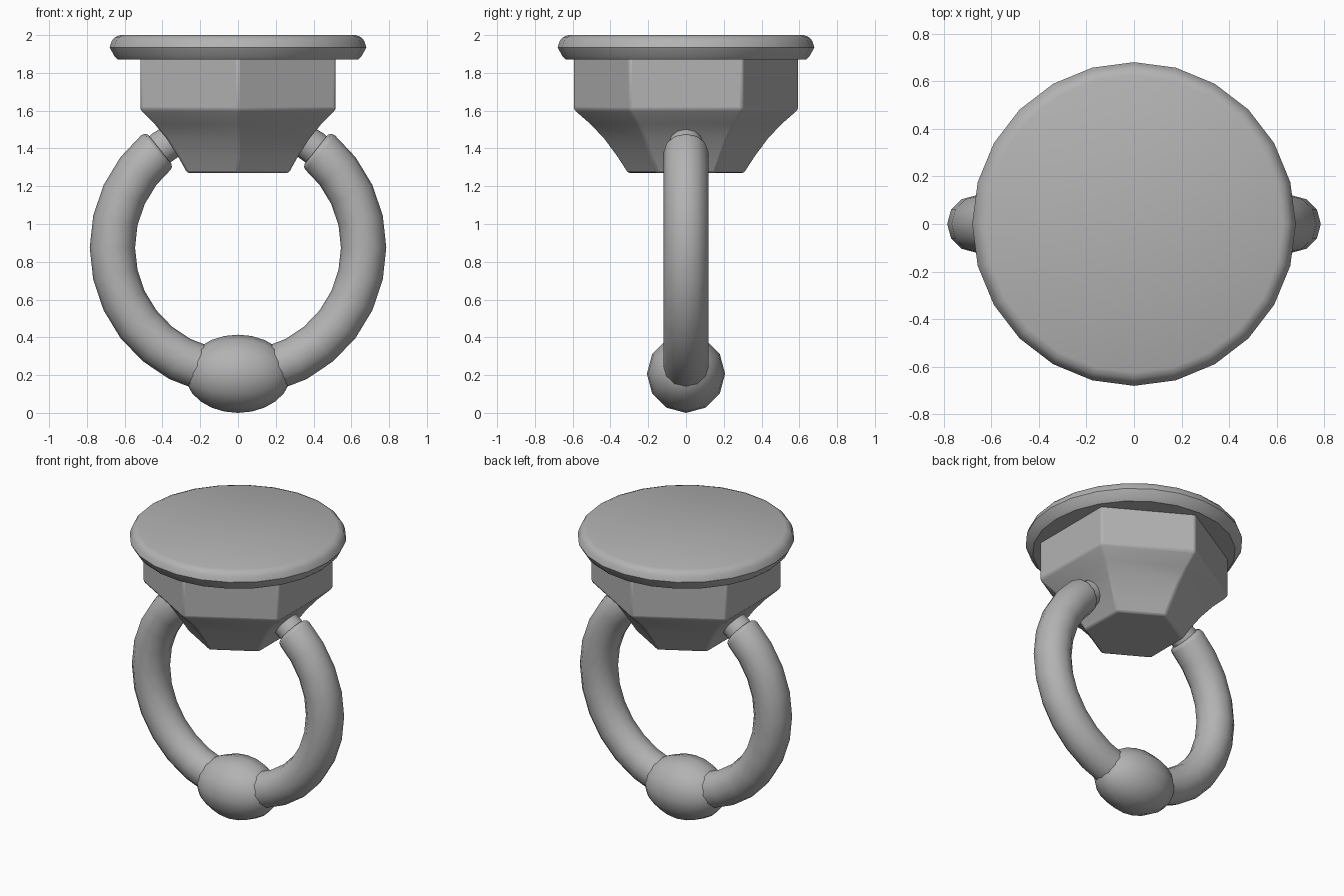
import bpy, bmesh, math
from mathutils import Vector

cube = bpy.data.objects.get("Cube")
if cube:
    bpy.data.objects.remove(cube, do_unlink=True)

grey = bpy.data.materials.new("plain grey")
grey.use_nodes = True
COLOUR = (0.45, 0.45, 0.45, 1.0)
grey.diffuse_color = COLOUR
grey.node_tree.nodes["Principled BSDF"].inputs["Base Color"].default_value = COLOUR


def skin(name, loops, angle=45):
    """Bridge equal-sized loops of points into a capped, smooth-shaded object."""
    bm = bmesh.new()
    rings = [[bm.verts.new(p) for p in loop] for loop in loops]
    n = len(rings[0])
    for a, b in zip(rings, rings[1:]):
        for i in range(n):
            j = (i + 1) % n
            bm.faces.new((a[i], a[j], b[j], b[i]))
    bm.faces.new(rings[0][::-1])
    bm.faces.new(rings[-1])
    bmesh.ops.recalc_face_normals(bm, faces=bm.faces)
    mesh = bpy.data.meshes.new(name)
    bm.to_mesh(mesh)
    bm.free()
    obj = bpy.data.objects.new(name, mesh)
    bpy.context.collection.objects.link(obj)
    mesh.materials.append(grey)
    smooth(obj, angle)
    return obj


def smooth(obj, angle):
    bpy.ops.object.select_all(action='DESELECT')
    obj.select_set(True)
    bpy.context.view_layer.objects.active = obj
    bpy.ops.object.shade_smooth_by_angle(angle=math.radians(angle))


def lathe(profile, sides):
    """Loops around z from (radius, height) pairs, one corner on +y."""
    return [[(r * math.sin(math.tau * i / sides), r * math.cos(math.tau * i / sides), z)
             for i in range(sides)] for r, z in profile]


# Round flat top with a rolled rim
skin("top_disc", lathe([(0.635, 1.87), (0.655, 1.89), (0.68, 1.935),
                        (0.668, 1.97), (0.65, 1.99), (0.625, 2.0)], 24))

# Hexagonal setting, flaring upward with a slight curve
body = skin("hexagonal_setting", lathe([(0.31, 1.27), (0.365, 1.355), (0.435, 1.45),
                                        (0.51, 1.53), (0.597, 1.605), (0.597, 1.89)], 6))
bevel = body.modifiers.new("soft_edges", 'BEVEL')
bevel.width = 0.012
bevel.segments = 2
bevel.limit_method = 'ANGLE'
bevel.angle_limit = math.radians(35)

# Ring band: a swept arc mirrored in x, narrowing to a pin that enters the setting
CENTRE_Z, MAJOR, SIDES = 0.875, 0.665, 12


def arc(stations):
    loops = []
    for deg, r in stations:
        a = math.radians(deg)
        out = Vector((math.cos(a), 0, math.sin(a)))
        mid = Vector((0, 0, CENTRE_Z)) + out * MAJOR
        loops.append([mid + out * r * math.cos(math.tau * k / SIDES)
                      + Vector((0, r * math.sin(math.tau * k / SIDES), 0))
                      for k in range(SIDES)])
    return loops


band = [(-75 + 12.5 * i, 0.12) for i in range(10)] + [(49, 0.12), (50.5, 0.115), (51.5, 0.10)]
for name, stations in (("ring_band", band),
                       ("ring_pin", [(47, 0.09), (53, 0.09), (59, 0.088), (68, 0.085)])):
    part = skin(name, arc(stations), 50)
    part.modifiers.new("other_side", 'MIRROR')

# Bead at the bottom of the ring, stretched along x
bpy.ops.mesh.primitive_uv_sphere_add(segments=12, ring_count=12, radius=1,
                                     location=(0, 0, 0.207), rotation=(0, math.pi / 2, 0))
bead = bpy.context.object
bead.name = "bottom_bead"
bead.scale = (0.207, 0.207, 0.28)
bead.data.materials.append(grey)
smooth(bead, 60)
